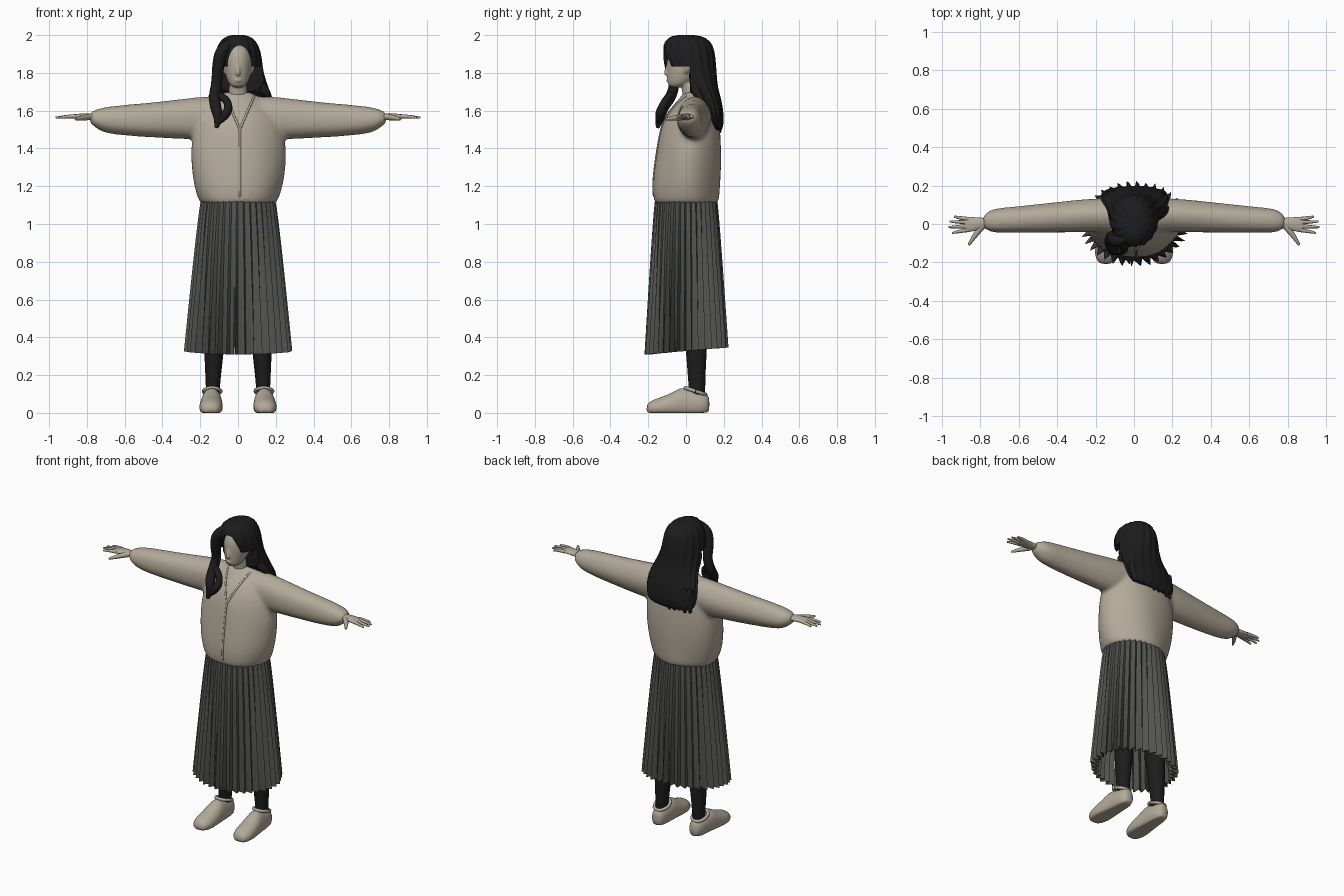
import bpy, bmesh, math, random
from mathutils import Vector
from mathutils.bvhtree import BVHTree

random.seed(4)
if "Cube" in bpy.data.objects:
    bpy.data.objects.remove(bpy.data.objects["Cube"])


def material(name, rgb):
    m = bpy.data.materials.new(name)
    m.use_nodes = True
    m.diffuse_color = (*rgb, 1)
    m.node_tree.nodes["Principled BSDF"].inputs["Base Color"].default_value = (*rgb, 1)
    return m


BEIGE = material("warm_beige", (0.45, 0.40, 0.32))
GREY = material("charcoal_grey", (0.085, 0.087, 0.078))
BLACK = material("soft_black", (0.012, 0.012, 0.013))


def finish(name, bm, mat, smooth=True):
    bmesh.ops.recalc_face_normals(bm, faces=bm.faces)
    me = bpy.data.meshes.new(name)
    bm.to_mesh(me)
    bm.free()
    me.materials.append(mat)
    for p in me.polygons:
        p.use_smooth = smooth
    ob = bpy.data.objects.new(name, me)
    bpy.context.collection.objects.link(ob)
    return ob


def bake(ob):
    """Replace the mesh by its modified result."""
    dg = bpy.context.evaluated_depsgraph_get()
    me = bpy.data.meshes.new_from_object(ob.evaluated_get(dg))
    ob.modifiers.clear()
    ob.data = me


def add_loft(bm, axis, rings, sides=24, folds=0, depth=0.0, floor=None):
    """Ellipse rings (position, centre a, centre b, radius a, radius b) along an axis."""
    loops = []
    for i, (p, ca, cb, ra, rb) in enumerate(rings):
        loop = []
        for k in range(sides):
            t = math.tau * k / sides
            w = 1 + depth * math.sin(folds * t + 0.5 * i)
            co = [ca + ra * w * math.cos(t), cb + rb * w * math.sin(t)]
            co.insert(axis, p)
            if floor is not None:
                co[2] = max(co[2], floor)
            loop.append(bm.verts.new(co))
        loops.append(loop)
    for a, b in zip(loops, loops[1:]):
        for k in range(sides):
            n = (k + 1) % sides
            bm.faces.new((a[k], a[n], b[n], b[k]))
    bm.faces.new(loops[0])
    bm.faces.new(loops[-1])


def loft(name, mat, axis, *ring_sets, levels=1, voxel=0, **kw):
    bm = bmesh.new()
    for rings in ring_sets:
        add_loft(bm, axis if isinstance(axis, int) else axis[ring_sets.index(rings)], rings, **kw)
    ob = finish(name, bm, mat)
    if levels:
        ob.modifiers.new("round", "SUBSURF").levels = levels
        ob.modifiers["round"].render_levels = levels
    if voxel:
        r = ob.modifiers.new("fuse", "REMESH")
        r.mode, r.voxel_size, r.use_smooth_shade = "VOXEL", voxel, True
        s = ob.modifiers.new("soften", "SMOOTH")
        s.factor, s.iterations = 0.5, 6
    return ob


def tube(name, mat, pts, radii, size=1.0):
    """Tapered round strand through the points."""
    cu = bpy.data.curves.new(name, "CURVE")
    cu.dimensions, cu.bevel_depth, cu.bevel_resolution = "3D", size, 3
    cu.use_fill_caps = True
    sp = cu.splines.new("NURBS")
    sp.points.add(len(pts) - 1)
    for q, p, r in zip(sp.points, pts, radii):
        q.co, q.radius = (*p, 1), r
    sp.order_u, sp.use_endpoint_u, sp.resolution_u = 3, True, 6
    cu.materials.append(mat)
    ob = bpy.data.objects.new(name, cu)
    bpy.context.collection.objects.link(ob)
    return ob


# Cardigan: body and both sleeves fused
torso = [(1.09, 0, 0, .2, .168), (1.13, 0, 0, .213, .175), (1.2, 0, 0, .238, .18),
         (1.3, 0, .01, .252, .178), (1.4, 0, .018, .256, .17), (1.5, 0, .025, .24, .16),
         (1.58, 0, .035, .215, .138), (1.64, 0, .045, .16, .1), (1.68, 0, .045, .1, .07),
         (1.705, 0, .045, .06, .045)]
sleeve = [(0, .045, 1.6, .08, .075), (.1, .045, 1.575, .09, .1), (.2, .045, 1.56, .088, .115),
          (.3, .04, 1.555, .085, .106), (.5, .028, 1.55, .075, .09), (.65, .02, 1.55, .068, .078),
          (.73, .017, 1.552, .064, .064), (.76, .015, 1.56, .05, .042), (.79, .01, 1.563, .033, .028)]
other_sleeve = [(-p, *rest) for p, *rest in sleeve]
cardigan = loft("cardigan", BEIGE, (2, 0, 0), torso, sleeve, other_sleeve,
                voxel=.012, folds=5, depth=.02)
bake(cardigan)

# Button placket and neckline trim laid on the cardigan front
scan = bmesh.new()
scan.from_mesh(cardigan.data)
tree = BVHTree.FromBMesh(scan)


def on_front(x, z):
    hit = tree.ray_cast(Vector((x, -1, z)), Vector((0, 1, 0)))[0]
    return hit if hit else Vector((x, 0, z))


tube("placket", BEIGE, [on_front(0.01, 1.1 + .04 * i) for i in range(11)], [1] * 11, .006)
for s, side in ((1, "left"), (-1, "right")):
    path = [on_front(.01 + s * .075 * i / 8, 1.5 + .175 * i / 8) for i in range(9)]
    tube(side + "_neckline", BEIGE, path, [1] * 9, .006)
scan.free()

# Head with neck, nose, lips and ears
skull = [(1.722, 0, -.05, .025, .03), (1.735, 0, -.045, .044, .05), (1.77, 0, -.015, .063, .085),
         (1.82, 0, 0, .075, .102), (1.87, 0, .005, .079, .108), (1.92, 0, .01, .072, .1),
         (1.96, 0, .01, .045, .065)]
neck = [(1.63, 0, .04, .06, .055), (1.69, 0, .03, .048, .048), (1.78, 0, .015, .048, .05)]
nose = [(1.782, 0, -.098, .012, .01), (1.795, 0, -.105, .014, .016), (1.815, 0, -.102, .009, .012),
        (1.85, 0, -.096, .006, .008)]
lips = [(1.75, 0, -.09, .014, .012), (1.758, 0, -.094, .02, .013), (1.768, 0, -.094, .016, .013)]
ears = [[(1.795, s * .073, .0, .006, .01), (1.82, s * .08, .005, .009, .017),
         (1.845, s * .082, .008, .01, .02), (1.86, s * .08, .008, .005, .01)] for s in (1, -1)]
loft("head", BEIGE, 2, skull, neck, nose, lips, *ears, voxel=.006)

# Main hair with an opening for the face and ears
hair = loft("hair", BLACK, 2, [
    (2.002, 0, 0, .035, .05), (1.988, 0, .005, .075, .1), (1.95, 0, .01, .108, .132),
    (1.88, 0, .015, .125, .14), (1.8, 0, .035, .13, .125), (1.72, .012, .085, .148, .082),
    (1.66, .01, .12, .172, .068), (1.58, 0, .145, .178, .055), (1.52, 0, .16, .165, .038),
    (1.49, 0, .168, .13, .02)], sides=96, folds=17, depth=.025)
window = loft("face_opening", BLACK, 1, [(-.3, .008, 1.83, .064, .115), (-.03, .008, 1.83, .064, .115)],
              levels=0, sides=40)
bm = bmesh.new()
bmesh.ops.create_cube(bm, size=1)
for v in bm.verts:
    v.co = (v.co.x * .6, -.14 + v.co.y * .32, 1.71 + v.co.z * .25)
gap = finish("ear_opening", bm, BLACK, False)
for cutter in (window, gap):
    b = hair.modifiers.new("open", "BOOLEAN")
    b.operation, b.solver, b.object = "DIFFERENCE", "EXACT", cutter
bake(hair)
for cutter in (window, gap):
    bpy.data.objects.remove(cutter)
bpy.context.view_layer.objects.active = hair
hair.select_set(True)
bpy.ops.object.shade_smooth_by_angle(angle=.7)
hair.select_set(False)

# Front lock on the right, curling over the chest
tube("front_lock", BLACK, [(-.03, -.07, 1.965), (-.085, -.09, 1.93), (-.105, -.085, 1.84),
     (-.112, -.06, 1.75), (-.125, -.075, 1.68), (-.12, -.12, 1.62), (-.1, -.14, 1.56),
     (-.115, -.15, 1.51)], [.02, .035, .032, .028, .03, .03, .026, .01])
tube("lock_curl", BLACK, [(-.12, -.07, 1.69), (-.07, -.1, 1.67), (-.045, -.125, 1.62),
     (-.07, -.145, 1.57), (-.11, -.145, 1.53)], [.02, .02, .022, .025, .01])
tube("left_lock", BLACK, [(.1, .04, 1.8), (.12, .05, 1.72), (.155, .06, 1.69), (.175, .09, 1.64)],
     [.025, .03, .025, .01])

# Wavy ends of the back hair
for i in range(9):
    x = -.14 + .035 * i
    back = .165 - .8 * x * x
    tip = 1.49 + random.uniform(-.01, .025)
    tube(f"hair_end_{i + 1}", BLACK, [(x, back, 1.64), (x + .012, back + .015, 1.57),
         (x - .005, back + .012, tip)], [.02, .028, .008])

# Pleated skirt with a narrow front slit
pleats, rows, steps = 36, 16, 4
count = pleats * steps
sharp = [random.uniform(.6, 1.3) for _ in range(pleats)]
bm = bmesh.new()
grid = []
for r in range(rows + 1):
    f = r / rows
    ring = []
    for k in range(count):
        t = math.tau * k / count - math.pi / 2
        saw = (0, .3, .7, 1)[k % steps] - .6
        w = saw * (.008 + .034 * f ** 1.3) * sharp[k // steps]
        hem = .31 + .018 * (1 + math.sin(t))
        swell = f ** .8
        ring.append(bm.verts.new(((.195 + .073 * swell + w) * math.cos(t),
                                  (.163 + .045 * swell + w) * math.sin(t), 1.12 + (hem - 1.12) * f)))
    grid.append(ring)
for r in range(rows):
    for k in range(count):
        if r >= 9 and k == count - 2:
            continue
        n = (k + 1) % count
        bm.faces.new((grid[r][k], grid[r][n], grid[r + 1][n], grid[r + 1][k]))
skirt = finish("pleated_skirt", bm, GREY, False)
skirt.modifiers.new("cloth", "SOLIDIFY").thickness = .005

for s, side in ((1, "left"), (-1, "right")):
    # Legs
    loft(side + "_leg", BLACK, 2, [(.07, s * .135, .06, .036, .042), (.14, s * .133, .058, .037, .044),
         (.25, s * .13, .055, .046, .05), (.38, s * .125, .055, .056, .06),
         (.6, s * .11, .04, .065, .07), (.95, s * .095, .02, .085, .09)])
    # Shoes with flat soles
    loft(side + "_shoe", BEIGE, 1, [(.125, s * .135, .045, .022, .04), (.105, s * .136, .045, .043, .062),
         (.05, s * .137, .045, .05, .07), (0, s * .138, .05, .053, .08), (-.03, s * .14, .05, .056, .085),
         (-.07, s * .141, .04, .06, .068), (-.13, s * .143, .03, .064, .054),
         (-.18, s * .145, .026, .056, .042), (-.21, s * .146, .02, .03, .024)], floor=0)
    tube(side + "_shoe_collar", BEIGE, [(s * .137 + .046 * math.cos(a), .05 + .055 * math.sin(a),
         .115 - .018 * math.sin(a)) for a in [math.tau * i / 12 for i in range(13)]], [1] * 13, .01)
    # Palms, fingers and thumbs
    loft(side + "_palm", BEIGE, 0, [(s * .74, .008, 1.563, .025, .02), (s * .8, .002, 1.569, .03, .018),
         (s * .86, -.003, 1.57, .042, .013), (s * .89, -.004, 1.569, .036, .009)])
    for i, (y, reach) in enumerate([(.03, .935), (.01, .96), (-.013, .965), (-.036, .945)]):
        tube(f"{side}_finger_{i + 1}", BEIGE, [(s * .86, y * .85, 1.57), (s * .91, y * 1.05, 1.57),
             (s * reach, y * 1.3, 1.563)], [.011, .01, .005])
    tube(side + "_thumb", BEIGE, [(s * .79, -.012, 1.566), (s * .83, -.06, 1.562),
         (s * .86, -.11, 1.555)], [.017, .015, .006])
